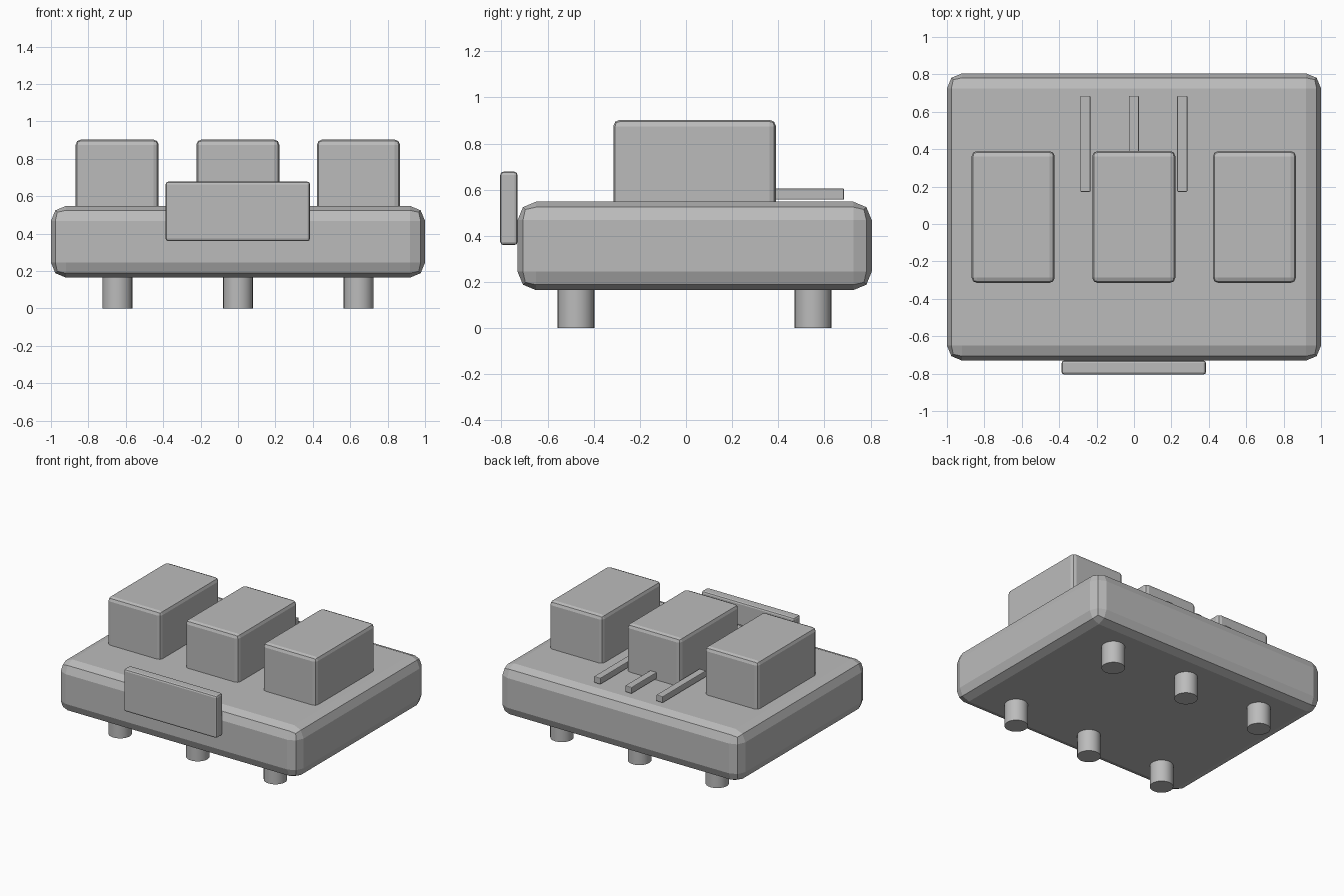
import bpy

if "Cube" in bpy.data.objects:
    bpy.data.objects.remove(bpy.data.objects["Cube"])

grey = bpy.data.materials.new("light grey")
grey.diffuse_color = (0.5, 0.5, 0.5, 1)
grey.use_nodes = True
grey.node_tree.nodes["Principled BSDF"].inputs["Base Color"].default_value = grey.diffuse_color


def box(name, lo, hi, bevel, segments=2):
    """Bevelled block between two opposite corners."""
    bpy.ops.mesh.primitive_cube_add(size=1, location=[(a + b) / 2 for a, b in zip(lo, hi)])
    ob = bpy.context.object
    ob.name = name
    ob.scale = [b - a for a, b in zip(lo, hi)]
    bpy.ops.object.transform_apply(location=False, rotation=False, scale=True)
    mod = ob.modifiers.new("rounded edges", 'BEVEL')
    mod.width = bevel
    mod.segments = segments
    ob.data.materials.append(grey)
    return ob


# Main slab and front plate
box("body", (-1, -0.73, 0.165), (1, 0.805, 0.548), 0.08)
box("front_plate", (-0.387, -0.805, 0.36), (0.385, -0.73, 0.678), 0.014)

columns = (("left", -1), ("middle", 0), ("right", 1))
for side, s in columns:
    x = 0.645 * s
    # Raised block
    box(side + "_block", (x - 0.223, -0.315, 0.52), (x + 0.221, 0.39, 0.903), 0.028)
    # Thin bar just above the slab
    bx = 0.259 * s
    box(side + "_bar", (bx - 0.028, 0.172, 0.557), (bx + 0.026, 0.685, 0.605), 0.005)
    # Round feet, two per column
    for row, y in (("front", -0.477), ("back", 0.55)):
        bpy.ops.mesh.primitive_cylinder_add(vertices=24, radius=0.08, depth=0.2,
                                            location=(x, y, 0.1))
        foot = bpy.context.object
        foot.name = f"{row}_{side}_foot"
        foot.data.materials.append(grey)
        bpy.ops.object.shade_smooth_by_angle()
